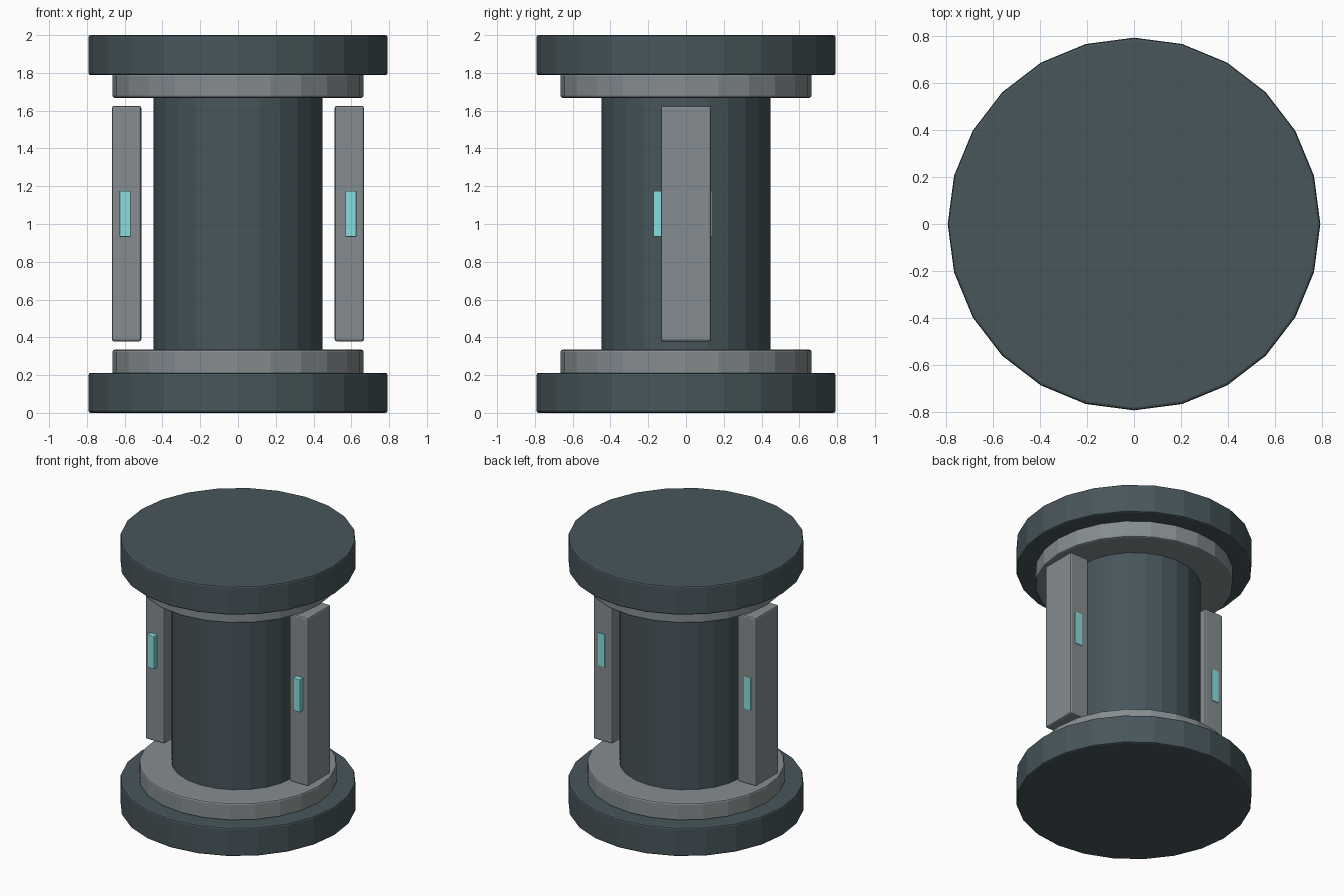
import bpy
import math

if "Cube" in bpy.data.objects:
    bpy.data.objects.remove(bpy.data.objects["Cube"])


def material(name, rgb):
    m = bpy.data.materials.new(name)
    m.diffuse_color = (*rgb, 1)
    m.use_nodes = True
    m.node_tree.nodes["Principled BSDF"].inputs["Base Color"].default_value = m.diffuse_color
    return m


DARK = material("dark slate", (0.063, 0.092, 0.104))
GREY = material("mid grey", (0.235, 0.265, 0.278))
TEAL = material("pale teal", (0.25, 0.73, 0.73))


def finish(name, mat, bevel):
    ob = bpy.context.object
    ob.name = name
    ob.data.materials.append(mat)
    if bevel:
        mod = ob.modifiers.new("edge", 'BEVEL')
        mod.width = bevel
        mod.segments = 2
        mod.limit_method = 'ANGLE'
        mod.angle_limit = math.radians(40)
    return ob


def drum(name, radius, z0, z1, mat, bevel=0.012):
    bpy.ops.mesh.primitive_cylinder_add(vertices=24, radius=radius, depth=z1 - z0,
                                        location=(0, 0, (z0 + z1) / 2))
    return finish(name, mat, bevel)


def block(name, lo, hi, mat, bevel):
    bpy.ops.mesh.primitive_cube_add(size=1, location=[(a + b) / 2 for a, b in zip(lo, hi)])
    bpy.context.object.scale = [abs(b - a) for a, b in zip(lo, hi)]
    bpy.ops.object.transform_apply(location=False, rotation=False, scale=True)
    return finish(name, mat, bevel)


# Central column with stacked end discs
drum("core_column", 0.447, 0.33, 1.675, DARK, 0)
drum("base_disc", 0.792, 0, 0.212, DARK)
drum("lower_collar", 0.665, 0.205, 0.335, GREY)
drum("upper_collar", 0.665, 1.668, 1.795, GREY)
drum("top_disc", 0.792, 1.788, 2, DARK)

# Side panels, each with a light bar running through it
for side, s in (("left", -1), ("right", 1)):
    block(side + "_panel", (s * 0.512, -0.133, 0.378), (s * 0.667, 0.133, 1.626), GREY, 0.012)
    block(side + "_light", (s * 0.569, -0.172, 0.932), (s * 0.627, 0.138, 1.176), TEAL, 0.004)
